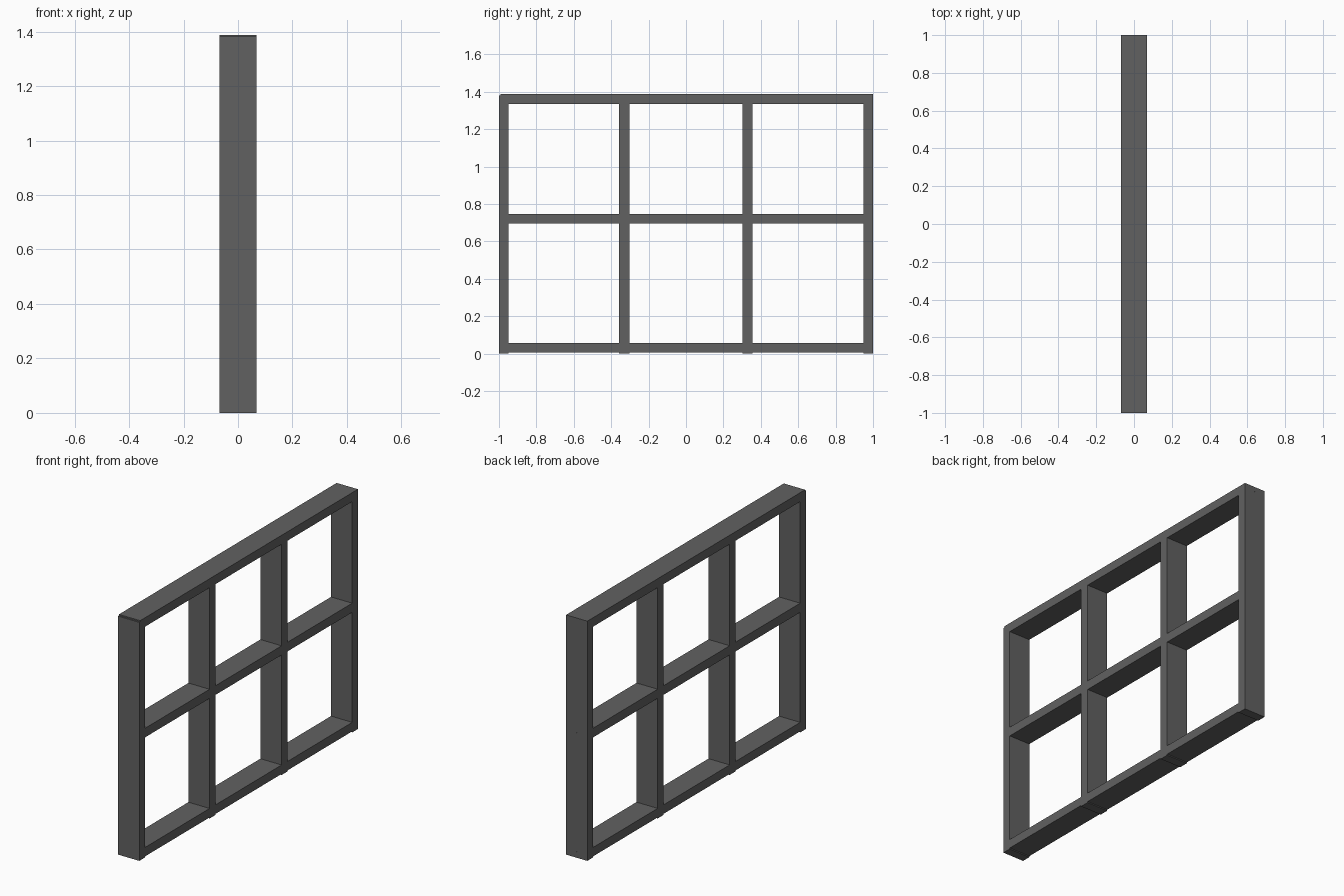
import bpy, math

if "Cube" in bpy.data.objects:
    bpy.data.objects.remove(bpy.data.objects["Cube"])

grey = bpy.data.materials.new("charcoal grey")
grey.diffuse_color = (0.12, 0.12, 0.12, 1)
grey.use_nodes = True
grey.node_tree.nodes["Principled BSDF"].inputs["Base Color"].default_value = grey.diffuse_color

X0, X1 = -0.068, 0.068   # shelf depth


def board(name, y0, y1, z0, z1, x0=X0, x1=X1):
    bpy.ops.mesh.primitive_cube_add(
        size=1, location=((x0 + x1) / 2, (y0 + y1) / 2, (z0 + z1) / 2))
    ob = bpy.context.object
    ob.name = name
    ob.scale = (x1 - x0, y1 - y0, z1 - z0)
    bpy.ops.object.transform_apply(location=False, rotation=False, scale=True)
    ob.data.materials.append(grey)
    return ob


# side posts, the front one slightly shorter
board("front_side", -1.0, -0.948, 0.0, 1.381)
board("back_side", 0.948, 1.0, 0.0, 1.388)

# horizontal boards between the sides
board("top_board", -0.992, 0.948, 1.336, 1.388)
board("middle_shelf", -0.948, 0.948, 0.695, 0.748)
board("bottom_board", -0.948, 0.948, 0.006, 0.058)

# upright dividers, cut around the shelf, with feet reaching the floor
for i, y in enumerate((-0.33, 0.329)):
    board(f"lower_divider_{i}", y - 0.027, y + 0.027, 0.058, 0.695)
    board(f"upper_divider_{i}", y - 0.027, y + 0.027, 0.748, 1.336)
    board(f"divider_foot_{i}", y - 0.027, y + 0.027, 0.0, 0.006)

# tiny screw heads on the back side
for z in (0.032, 0.721, 1.362):
    for x in (-0.035, 0.0, 0.035):
        bpy.ops.mesh.primitive_cylinder_add(
            vertices=10, radius=0.003, depth=0.002,
            location=(x, 0.9995, z), rotation=(math.pi / 2, 0, 0))
        screw = bpy.context.object
        screw.name = "screw_head"
        screw.data.materials.append(grey)
